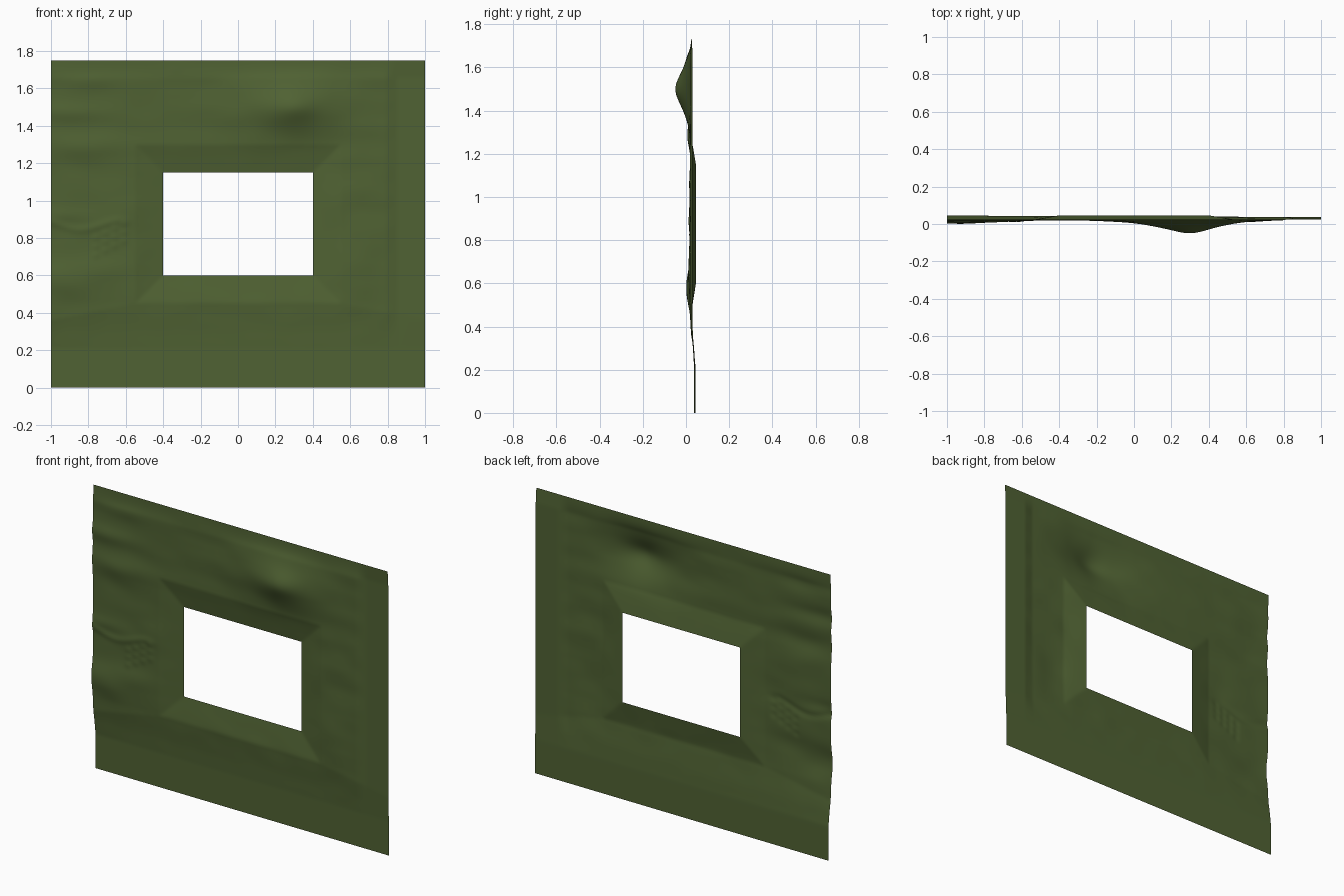
import bpy, bmesh, math
from mathutils import noise, Vector

if "Cube" in bpy.data.objects:
    bpy.data.objects.remove(bpy.data.objects["Cube"])

STEP = 0.0125
HX, Z0, Z1, TOP = 0.4, 0.6, 1.15, 1.75     # window opening and panel height


def ramp(v, pts):
    """Piecewise-linear profile."""
    if v <= pts[0][0]:
        return pts[0][1]
    for (a, ya), (b, yb) in zip(pts, pts[1:]):
        if v <= b:
            return ya + (yb - ya) * (v - a) / (b - a)
    return pts[-1][1]


def lerp(a, b, t):
    t = max(0.0, min(1.0, t))
    return a + (b - a) * t


# soft bulges: x, z, width x, width z, push toward the front
BULGES = [
    (0.30, 1.50, 0.17, 0.095, 0.052), (0.31, 1.50, 0.07, 0.05, 0.015),
    (0.05, 1.48, 0.16, 0.10, 0.007),
    (-0.90, 1.47, 0.15, 0.035, 0.011), (-0.86, 1.29, 0.18, 0.050, 0.014),
    (-0.93, 0.57, 0.12, 0.07, 0.019), (-0.72, 0.62, 0.10, 0.05, 0.008),
    (-0.95, 0.92, 0.10, 0.03, 0.008), (-0.62, 0.94, 0.06, 0.05, 0.007),
    (0.50, 0.97, 0.055, 0.055, 0.006), (0.64, 0.66, 0.07, 0.12, 0.008),
    (0.62, 1.10, 0.08, 0.12, 0.004), (-0.80, 1.64, 0.12, 0.03, 0.004),
]
# small rows of studs on the left side
for r in range(3):
    for c in range(4):
        BULGES.append((-0.76 + c * 0.05, 0.71 + r * 0.045 + c * 0.025, 0.013, 0.013, 0.004))


def depth(x, z):
    # frame front face, stepped back to a flat strip on the right
    y = ramp(z, [(0.3, 0.026), (0.48, 0.021), (0.8, 0.020), (1.6, 0.021), (1.65, 0.020), (1.75, 0.025)])
    for bx, bz, wx, wz, h in BULGES:
        e = ((x - bx) / wx) ** 2 + ((z - bz) / wz) ** 2
        if e < 12:
            y -= h * math.exp(-e * 0.5)
    # wavy fold on the left
    if x < -0.55:
        fold = z - 0.87 - 0.025 * math.sin((x + 1) * 14 + 2.5)
        y -= 0.005 * math.exp(-(fold / 0.02) ** 2) * min(1, (-0.55 - x) / 0.1)
    y += 0.003 * noise.noise(Vector((x * 6, 0, z * 9)))
    y = lerp(y, 0.031, (x - 0.79) / 0.06)
    # plain skirt along the bottom
    line = 0.46 - 0.10 * max(0, (abs(x) - 0.5) / 0.5)
    skirt = 0.041 - 0.004 * x
    y = lerp(skirt, y, (z - 0.21) / (line - 0.21))
    # tidy top edge
    y = lerp(y, 0.025, (z - 1.66) / 0.09)
    # sloping reveal around the window
    d = max(abs(x) - HX, Z0 - z, z - Z1)
    return lerp(0.046, y, d / 0.15)


# Relief panel with a rectangular opening
bm = bmesh.new()
nx, nz = round(2 / STEP), round(TOP / STEP)
grid = [[bm.verts.new((-1 + i * STEP, depth(-1 + i * STEP, k * STEP), k * STEP))
         for i in range(nx + 1)] for k in range(nz + 1)]
for k in range(nz):
    for i in range(nx):
        cx, cz = -1 + (i + 0.5) * STEP, (k + 0.5) * STEP
        if abs(cx) < HX and Z0 < cz < Z1:
            continue
        bm.faces.new((grid[k][i], grid[k][i + 1], grid[k + 1][i + 1], grid[k + 1][i]))
bmesh.ops.delete(bm, geom=[v for v in bm.verts if not v.link_faces], context='VERTS')

mesh = bpy.data.meshes.new("relief_wall_panel")
bm.to_mesh(mesh)
bm.free()
panel = bpy.data.objects.new("relief_wall_panel", mesh)
bpy.context.collection.objects.link(panel)

mat = bpy.data.materials.new("olive green")
mat.diffuse_color = (0.08, 0.122, 0.033, 1)
mat.use_nodes = True
mat.node_tree.nodes["Principled BSDF"].inputs["Base Color"].default_value = mat.diffuse_color
mesh.materials.append(mat)

bpy.context.view_layer.objects.active = panel
panel.select_set(True)
bpy.ops.object.shade_smooth_by_angle(angle=math.radians(30))
